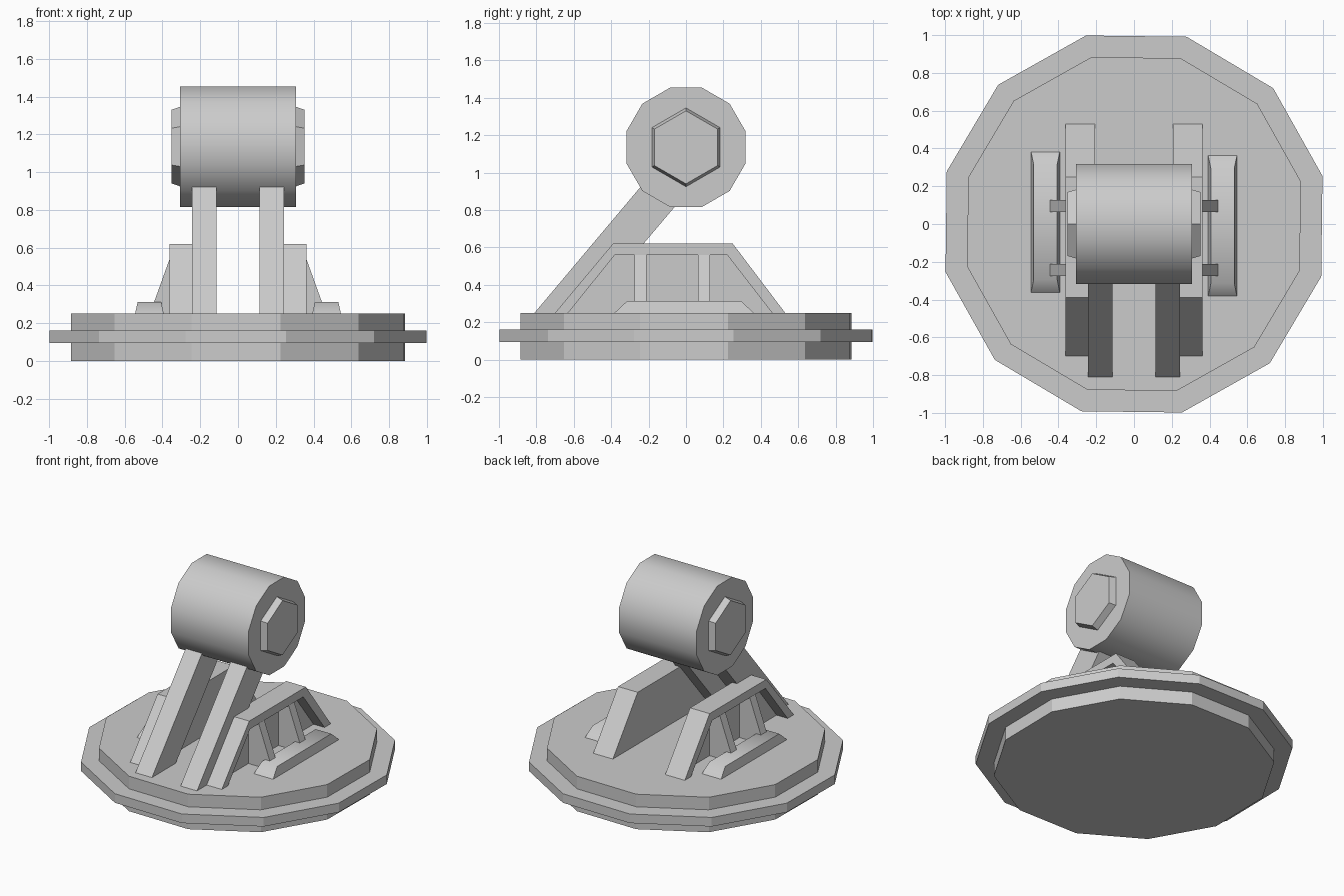
import bpy, bmesh
from math import radians, sin, cos

old = bpy.data.objects.get("Cube")
if old:
    bpy.data.objects.remove(old, do_unlink=True)

grey = bpy.data.materials.new("plain grey")
grey.use_nodes = True
grey.diffuse_color = (0.6, 0.6, 0.6, 1)
grey.node_tree.nodes["Principled BSDF"].inputs["Base Color"].default_value = (0.6, 0.6, 0.6, 1)


def loft(name, lower, upper, smooth=None):
    """Solid between two matching rings of points, optionally smoothed."""
    bm = bmesh.new()
    a = [bm.verts.new(p) for p in lower]
    b = [bm.verts.new(p) for p in upper]
    bm.faces.new(a)
    bm.faces.new(b)
    for i in range(len(a)):
        j = (i + 1) % len(a)
        bm.faces.new((a[i], a[j], b[j], b[i]))
    bmesh.ops.recalc_face_normals(bm, faces=bm.faces[:])
    mesh = bpy.data.meshes.new(name)
    bm.to_mesh(mesh)
    bm.free()
    mesh.materials.append(grey)
    obj = bpy.data.objects.new(name, mesh)
    bpy.context.collection.objects.link(obj)
    if smooth:
        bpy.ops.object.select_all(action='DESELECT')
        obj.select_set(True)
        bpy.context.view_layer.objects.active = obj
        bpy.ops.object.shade_smooth_by_angle(angle=radians(smooth))
    return obj


def ring(sides, radius, turn):
    return [(radius * cos(t), radius * sin(t))
            for t in (radians(turn + 360 * i / sides) for i in range(sides))]


def side_plate(name, profile, x0, x1):
    """Extrude a (y, z) profile along x."""
    return loft(name, [(x0, y, z) for y, z in profile], [(x1, y, z) for y, z in profile])


def rect(x0, x1, y0, y1, z):
    return [(x0, y0, z), (x1, y0, z), (x1, y1, z), (x0, y1, z)]


# Twelve-sided base with a wider flange
def disc(name, radius, z0, z1):
    pts = ring(12, radius, 14.3)
    loft(name, [(x, y, z0) for x, y in pts], [(x, y, z1) for x, y in pts])


FLOOR = 0.25
disc("base", 0.912, 0, FLOOR)
disc("base_flange", 1.03, 0.095, 0.16)

# Horizontal drum
AXIS = 1.135
pts = ring(12, 0.33, 15)
loft("drum", [(-0.307, y, AXIS + z) for y, z in pts],
     [(0.307, y, AXIS + z) for y, z in pts], smooth=40)

arm = [(-0.81, FLOOR), (-0.54, FLOOR), (0.15, 1.065), (-0.065, 1.135)]
outer = [(-0.70, FLOOR), (-0.39, 0.62), (0.25, 0.62), (0.53, FLOOR)]
inner = [(-0.63, FLOOR), (-0.38, 0.56), (0.22, 0.56), (0.46, FLOOR)]

for side, s in (("left", 1), ("right", -1)):
    # Tapered hexagonal bolt
    loft(side + "_bolt",
         [(s * 0.30, y, AXIS + z) for y, z in ring(6, 0.213, 90)],
         [(s * 0.353, y, AXIS + z) for y, z in ring(6, 0.195, 90)])

    # Leaning arm, bracket backing and raised bracket rim
    side_plate(side + "_arm", arm, s * 0.113, s * 0.243)
    side_plate(side + "_bracket_wall", outer, s * 0.207, s * 0.275)
    side_plate(side + "_bracket_rim", outer + inner[::-1], s * 0.275, s * 0.362)

    # Sloping ribs in the bracket recess
    for n, y in enumerate((-0.243, 0.095)):
        profile = [(0.27, FLOOR), (0.465, FLOOR), (0.445, 0.31), (0.355, 0.56), (0.27, 0.56)]
        loft(f"{side}_rib_{n + 1}",
             [(s * x, y - 0.032, z) for x, z in profile],
             [(s * x, y + 0.032, z) for x, z in profile])

    # Low bevelled foot beside the ribs
    m = -0.01 * s
    lo, hi = sorted((s * 0.393, s * 0.545))
    loft(side + "_foot", rect(lo, hi, m - 0.372, m + 0.372, FLOOR),
         rect(lo + 0.014, hi - 0.014, m - 0.305, m + 0.305, 0.313), smooth=60)
